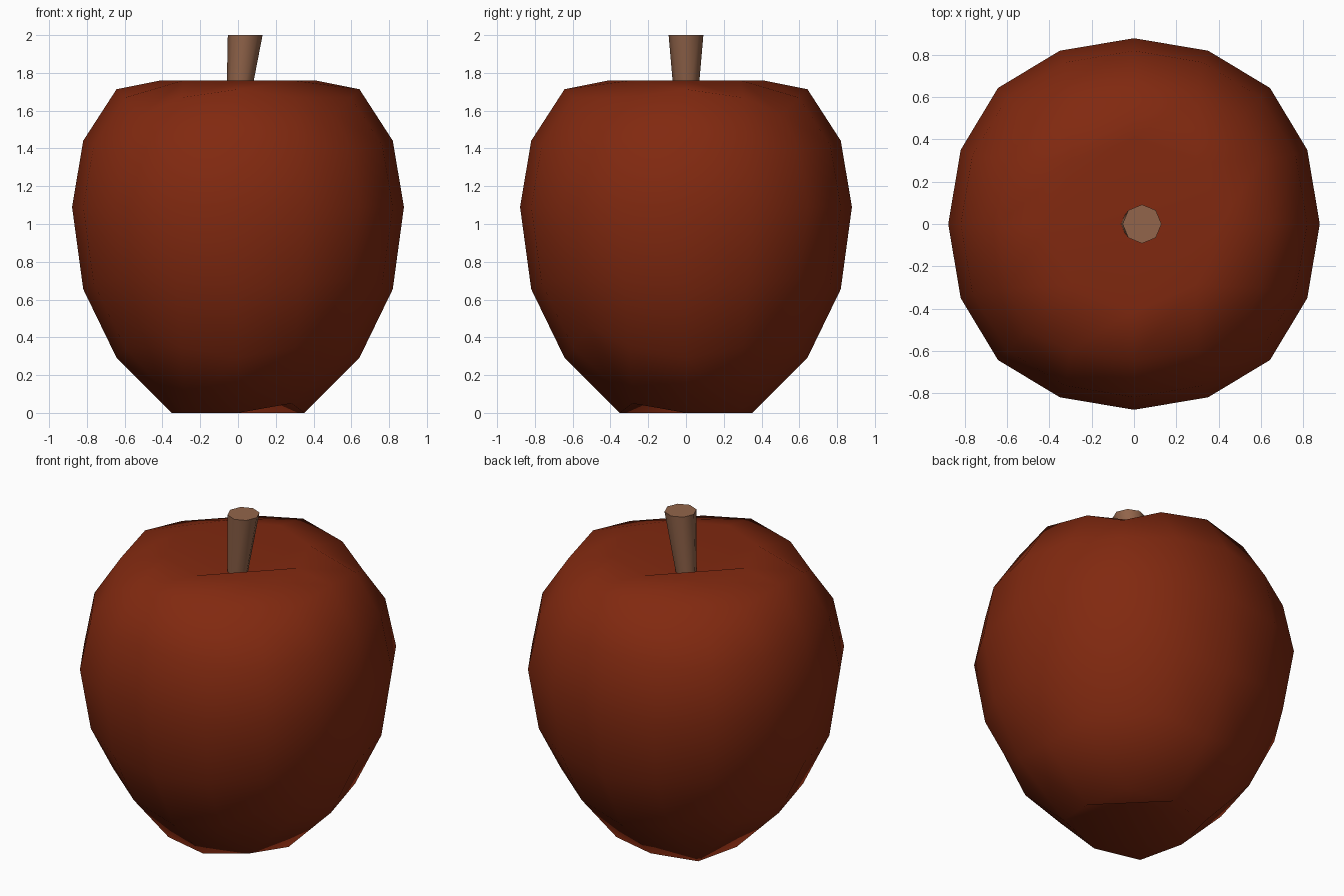
import bpy, bmesh, math
from mathutils import Vector

if "Cube" in bpy.data.objects:
    bpy.data.objects.remove(bpy.data.objects["Cube"])


def material(name, rgb):
    m = bpy.data.materials.new(name)
    m.diffuse_color = (*rgb, 1)
    m.use_nodes = True
    m.node_tree.nodes["Principled BSDF"].inputs["Base Color"].default_value = m.diffuse_color
    return m


def link(name, mesh, mat):
    obj = bpy.data.objects.new(name, mesh)
    bpy.context.collection.objects.link(obj)
    mesh.materials.clear()
    mesh.materials.append(mat)
    for p in mesh.polygons:
        p.use_smooth = True
    return obj


red = material("apple_red", (0.22, 0.022, 0.005))
brown = material("stem_brown", (0.29, 0.13, 0.07))

# Fruit: a cube rounded by two subdivisions
mesh = bpy.data.meshes.new("fruit")
bm = bmesh.new()
bmesh.ops.create_cube(bm, size=2)
bm.to_mesh(mesh)
bm.free()
fruit = link("fruit", mesh, red)
sub = fruit.modifiers.new("round", 'SUBSURF')
sub.levels = 2
sub.use_limit_surface = False
bpy.context.view_layer.objects.active = fruit
fruit.select_set(True)
bpy.ops.object.modifier_apply(modifier=sub.name)

# Sculpt: narrow base, rim rings and dimples at both ends
MID = 1.09
for v in fruit.data.vertices:
    x, y, z = v.co
    r = math.hypot(x, y)
    if abs(z) > 0.7:
        top = z > 0
        if r < 0.1:
            z = 1.61 if top else 0.15
        else:
            ring = 0.41 if top else (0.35 if r < 0.4 else 0.40)
            x, y = x * ring / r, y * ring / r
            z = 1.76 if top else 0.0
            if not top and x > 0.1 and y < -0.1:
                z = 0.05
    elif z > 0.5:
        z += MID - 0.02
    else:
        z = MID + z * (1.24 if z < 0 else 1)
    v.co = (x, y, z)
fruit.data.update()

# Stem: leaning cylinder, wider at the top
bm = bmesh.new()
SIDES = 8
rings = []
for cx, z, rad in ((-0.01, 1.55, 0.053), (0.038, 2.0, 0.092)):
    rings.append([bm.verts.new(Vector((cx + rad * math.cos(a), rad * math.sin(a), z)))
                  for a in (2 * math.pi * i / SIDES for i in range(SIDES))])
low, high = rings
for i in range(SIDES):
    j = (i + 1) % SIDES
    bm.faces.new((low[i], low[j], high[j], high[i]))
bm.faces.new(high)
bm.faces.new(low[::-1])
mesh = bpy.data.meshes.new("stem")
bm.to_mesh(mesh)
bm.free()
stem = link("stem", mesh, brown)
bpy.ops.object.select_all(action='DESELECT')
stem.select_set(True)
bpy.context.view_layer.objects.active = stem
bpy.ops.object.shade_smooth_by_angle(angle=math.radians(60))
